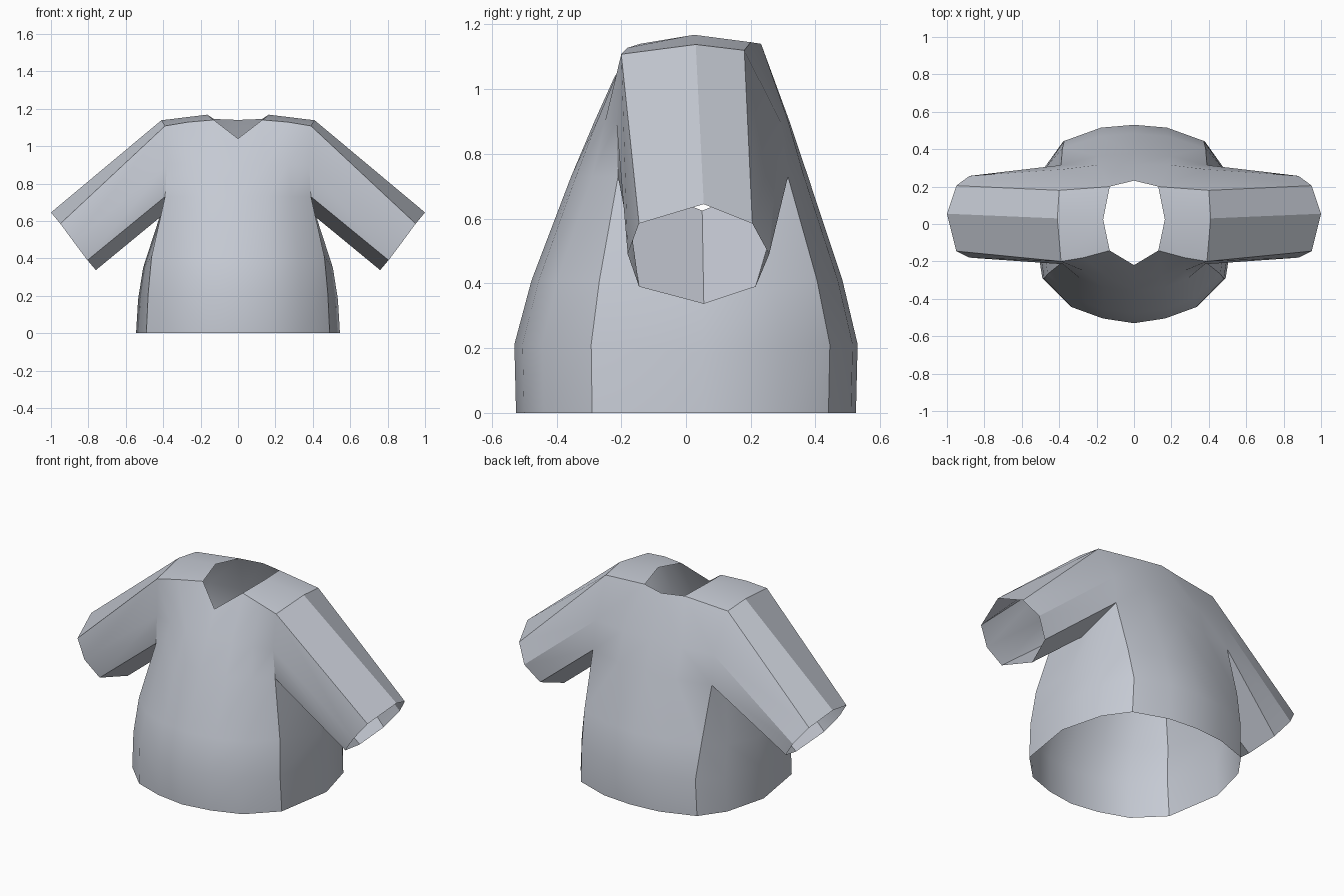
import bpy
import bmesh
from mathutils import Vector

cube = bpy.data.objects.get("Cube")
if cube:
    bpy.data.objects.remove(cube, do_unlink=True)

# Single cloth colour
cloth = bpy.data.materials.new("pale_grey_cloth")
cloth.use_nodes = True
colour = (0.565, 0.595, 0.66, 1)
cloth.diffuse_color = colour
cloth.node_tree.nodes["Principled BSDF"].inputs["Base Color"].default_value = colour

bm = bmesh.new()


def points(*coords):
    return [bm.verts.new(Vector(c)) for c in coords]


def bridge(lower, upper):
    """Fill quads between two rows of the same length."""
    for i in range(len(lower) - 1):
        bm.faces.new((lower[i], lower[i + 1], upper[i + 1], upper[i]))


# Half hem and half armpit line, running from front centre round to back centre
hem = [(0, -.525, 0), (.17, -.5, 0), (.34, -.44, 0), (.49, -.29, 0), (.545, .05, 0),
       (.48, .3, 0), (.38, .44, 0), (.18, .51, 0), (0, .525, 0)]
chest = [(0, -.355, .73), (.16, -.34, .73), (.29, -.29, .73), (.39, -.21, .73), (.41, .05, .625),
         (.4, .19, .68), (.39, .315, .73), (.19, .365, .73), (0, .377, .73)]

# Lower body: flares out quickly from the chest, then falls straight
rows = []
for inward, height in ((0, 0), (0, .29), (.28, .56), (1, 1)):
    ring = []
    for h, c in zip(hem, chest):
        p = Vector(h).lerp(Vector(c), inward)
        p.z = c[2] * height
        if height == .29:
            p.x *= .98
            p.y *= 1.01
        ring.append(p)
    rows.append(points(*ring))
for lower, upper in zip(rows, rows[1:]):
    bridge(lower, upper)
armpit = rows[-1]

# Upper front and upper back panels
front_mid = points((0, -.283, .9), (.15, -.275, .9), (.27, -.25, .9), (.38, -.215, .9))
front_top = points((0, -.22, 1.04), (.13, -.142, 1.14), (.27, -.18, 1.128), (.39, -.2, 1.108))
bridge(armpit[:4], front_mid)
bridge(front_mid, front_top)
back_mid = points((.385, .292, .9), (.19, .316, .9), (0, .32, .9))
back_top = points((.4, .18, 1.12), (.13, .2, 1.145), (0, .232, 1.14))
bridge(armpit[6:], back_mid)
bridge(back_mid, back_top)

# Shoulder yoke beside the neck opening
neck_side, shoulder = points((.165, .025, 1.168), (.41, .03, 1.138))
bm.faces.new((front_top[1], front_top[2], front_top[3], shoulder, neck_side))
bm.faces.new((neck_side, shoulder, back_top[0], back_top[1]))

# Sleeve: eight-sided tube from the armhole to the slanted cuff
armhole = [shoulder, front_top[3], front_mid[3], armpit[3], armpit[4],
           armpit[6], back_mid[0], back_top[0]]
cuff = points((1, .055, .645), (.95, -.145, .585), (.88, -.18, .49), (.805, -.145, .39),
              (.76, .055, .337), (.805, .215, .39), (.88, .257, .49), (.95, .205, .585))
for i in range(8):
    j = (i + 1) % 8
    face = [armhole[i], armhole[j], cuff[j], cuff[i]]
    if i == 4:
        face.insert(1, armpit[5])
    bm.faces.new(face)

# Outward normals
bmesh.ops.recalc_face_normals(bm, faces=bm.faces[:])
bm.faces.ensure_lookup_table()
if bm.faces[0].normal.y > 0:
    bmesh.ops.reverse_faces(bm, faces=bm.faces[:])

mesh = bpy.data.meshes.new("shirt")
bm.to_mesh(mesh)
bm.free()
mesh.materials.append(cloth)
shirt = bpy.data.objects.new("shirt", mesh)
bpy.context.collection.objects.link(shirt)

# Mirror to the other side, keeping the panel creases sharp
bpy.ops.object.select_all(action='DESELECT')
bpy.context.view_layer.objects.active = shirt
shirt.select_set(True)
mirror = shirt.modifiers.new("mirror_sides", 'MIRROR')
mirror.use_clip = True
bpy.ops.object.modifier_apply(modifier=mirror.name)
bpy.ops.object.shade_smooth_by_angle(angle=.53)
